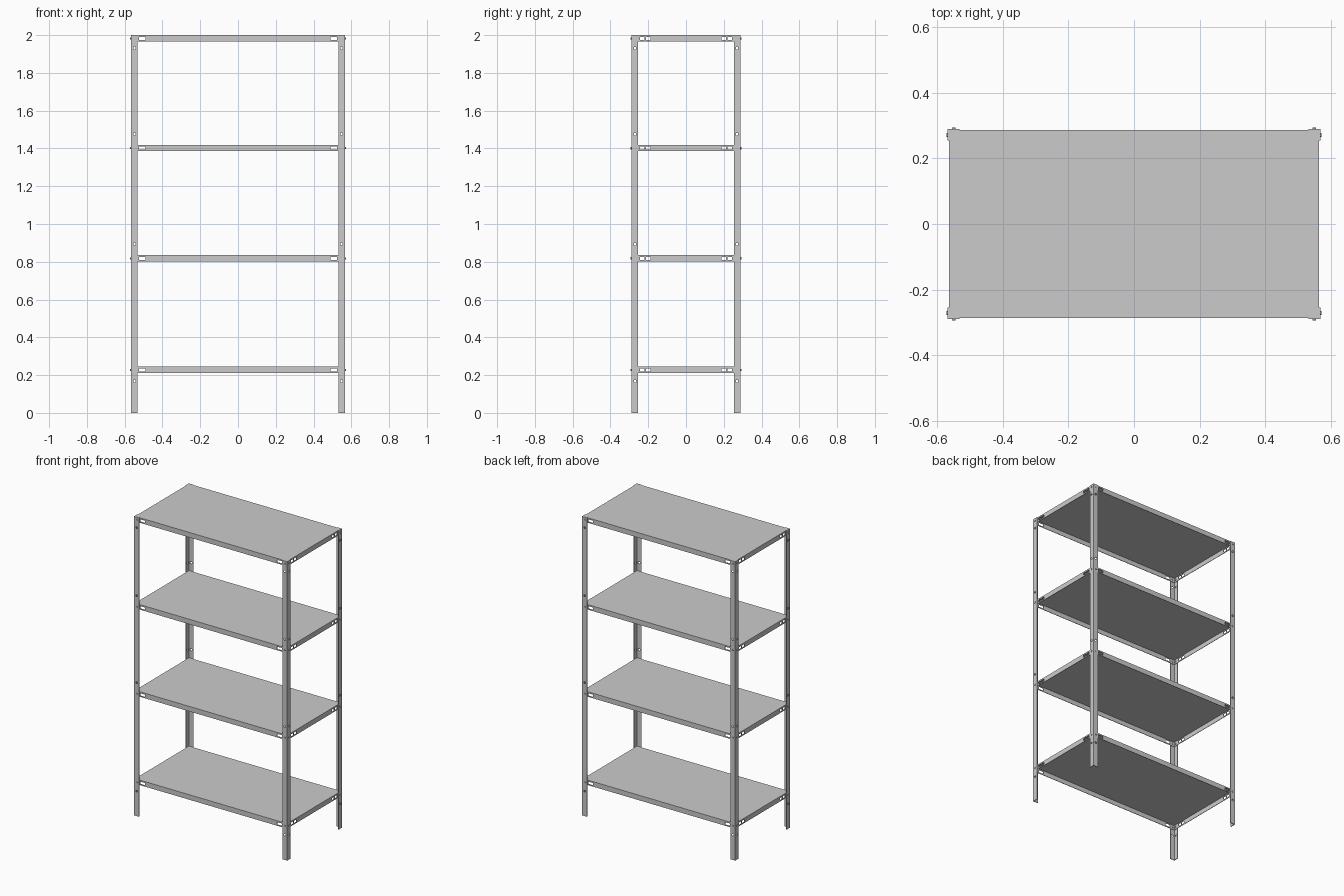
import bpy, bmesh, math
from mathutils import Matrix, Vector

if "Cube" in bpy.data.objects:
    bpy.data.objects.remove(bpy.data.objects["Cube"])

PX, PY = 0.565, 0.2875        # mid-surface of post angle
SX, SY = 0.5615, 0.284        # mid-surface of shelf skirt
POST_W, SKIRT = 0.034, 0.032
SHELF_TOPS = [0.245, 0.836, 1.419, 2.0]


def grid(bm, us, vs, to3d, holes=()):
    """Sheet split along us and vs; cells inside a hole (u0, u1, v0, v1) stay open."""
    for u0, u1 in zip(us, us[1:]):
        for v0, v1 in zip(vs, vs[1:]):
            u, v = (u0 + u1) / 2, (v0 + v1) / 2
            if any(a < u < b and c < v < d for a, b, c, d in holes):
                continue
            corners = [(u0, v0), (u1, v0), (u1, v1), (u0, v1)]
            bm.faces.new([bm.verts.new(to3d(*c)) for c in corners])


def finish(bm, name):
    bmesh.ops.remove_doubles(bm, verts=bm.verts, dist=0.0001)
    bmesh.ops.recalc_face_normals(bm, faces=bm.faces)
    mesh = bpy.data.meshes.new(name)
    bm.to_mesh(mesh)
    bm.free()
    return mesh


def add(name, mesh, z=0, thick=0, mirror=False):
    ob = bpy.data.objects.new(name, mesh)
    bpy.context.collection.objects.link(ob)
    ob.location.z = z
    if thick:
        m = ob.modifiers.new("sheet_thickness", 'SOLIDIFY')
        m.thickness, m.offset, m.use_even_offset = thick, 0, True
    if mirror:
        m = ob.modifiers.new("four_corners", 'MIRROR')
        m.use_axis[0] = m.use_axis[1] = True
    return ob


# corner posts: L-angle with square holes
bm = bmesh.new()
hole_z = [0.167, 0.893, 1.475, 1.93]
zs = [0] + [z + s for z in hole_z for s in (-0.006, 0.006)] + [2.0]
mid = POST_W / 2
us = [0, mid - 0.006, mid + 0.006, POST_W]
holes = [(us[1], us[2], z - 0.006, z + 0.006) for z in hole_z]
grid(bm, us, zs, lambda u, z: (PX - u, PY, z), holes)
grid(bm, us, zs, lambda u, z: (PX, PY - u, z), holes)
add("corner_posts", finish(bm, "corner_posts"), thick=0.004, mirror=True)

# shelf tray: top sheet with four slotted skirts
bm = bmesh.new()
x_slots = [(-0.524, -0.489), (0.489, 0.524)]
y_slots = [(-0.243, -0.219), (-0.211, -0.188), (0.188, 0.211), (0.219, 0.243)]
xs = [-SX] + [c for s in x_slots for c in s] + [SX]
ys = [-SY] + [c for s in y_slots for c in s] + [SY]
zs = [-SKIRT, -0.024, -0.008, 0]
grid(bm, xs, ys, lambda x, y: (x, y, 0))
for s in (-1, 1):
    grid(bm, xs, zs, lambda x, z: (x, s * SY, z), [(a, b, -0.024, -0.008) for a, b in x_slots])
    grid(bm, ys, zs, lambda y, z: (s * SX, y, z), [(a, b, -0.024, -0.008) for a, b in y_slots])
tray = finish(bm, "shelf")

# hexagonal bolts and nuts clamping one shelf corner to its post
bm = bmesh.new()


def hex_at(pos, axis):
    rot = Vector((0, 0, 1)).rotation_difference(Vector(axis)).to_matrix().to_4x4()
    bmesh.ops.create_cone(bm, cap_ends=True, segments=6, radius1=0.006, radius2=0.006,
                          depth=0.004, matrix=Matrix.Translation(pos) @ rot)


for off in (0.0035, -0.007):
    hex_at((PX - mid, PY + off, -0.016), (0, 1, 0))
    hex_at((PX + off, PY - mid, -0.016), (1, 0, 0))
bolts = finish(bm, "shelf_bolts")

for i, top in enumerate(SHELF_TOPS, 1):
    add(f"shelf_{i}", tray, top - 0.0015, thick=0.003)
    add(f"shelf_bolts_{i}", bolts, top - 0.0015, mirror=True)
